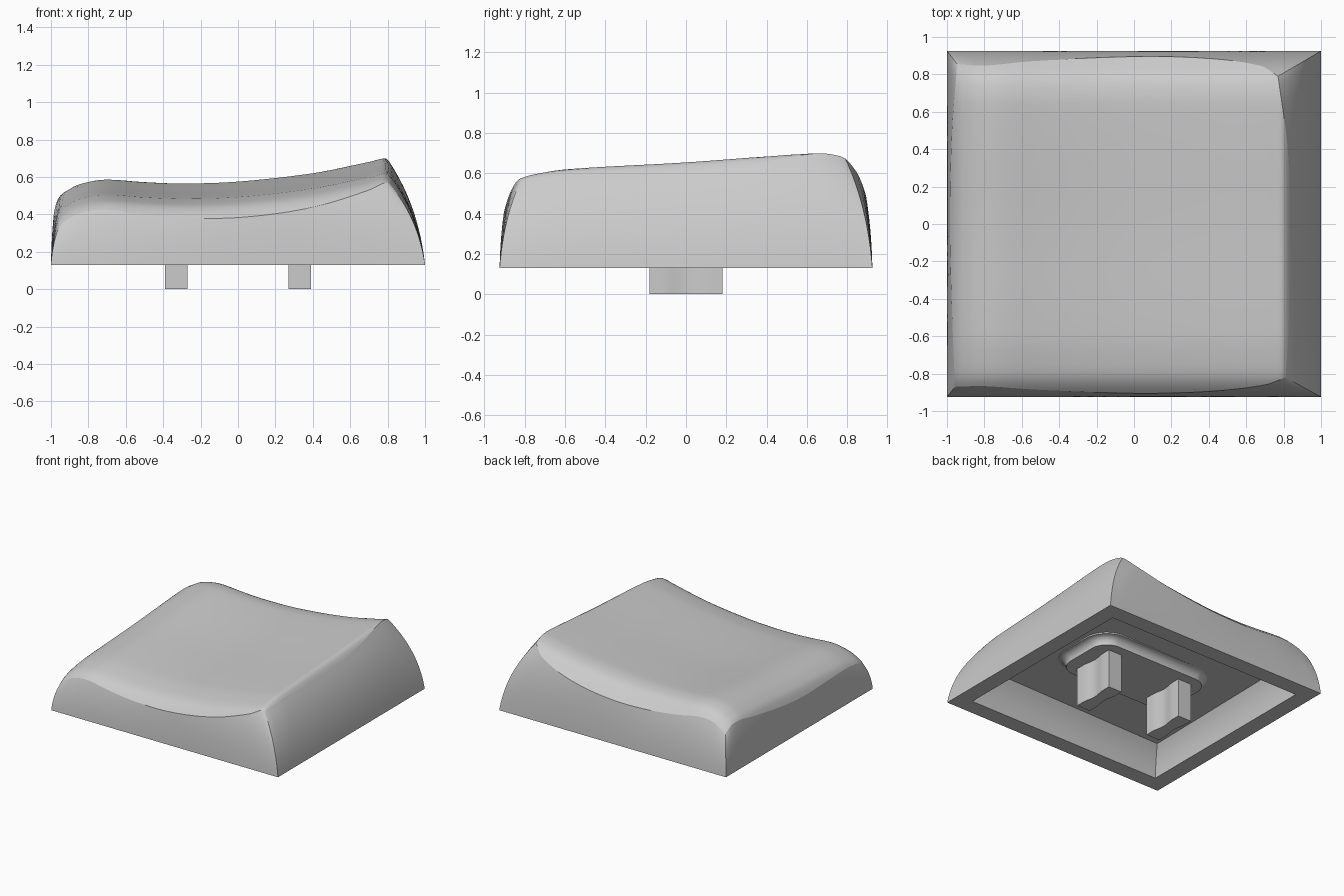
import bpy, bmesh, math
from mathutils import Vector

cube = bpy.data.objects.get("Cube")
if cube:
    bpy.data.objects.remove(cube, do_unlink=True)

grey = bpy.data.materials.new("plain_grey")
grey.use_nodes = True
COLOUR = (0.6, 0.6, 0.6, 1)
grey.diffuse_color = COLOUR
grey.node_tree.nodes["Principled BSDF"].inputs["Base Color"].default_value = COLOUR

RIM_Z, HALF_X, HALF_Y = 0.13, 1.0, 0.925
RIM_W = 0.13      # width of the bottom rim
CEIL_X, CEIL_Y, CEIL_Z = 0.8, 0.69, 0.37

# Dish section across x, and its height change along y
DISH = [(-1, .4), (-.98, .45), (-.95, .5), (-.9, .535), (-.85, .56), (-.72, .585), (-.5, .572),
        (-.3, .565), (0, .575), (.4, .62), (.7, .68), (.78, .699), (.805, .692), (.835, .655), (.86, .6)]
TILT = [(-.91, -.197), (-.87, -.158), (-.82, -.125), (-.75, -.104), (-.6, -.08), (0, -.045),
        (.65, 0), (.75, -.01), (.8, -.03), (.85, -.072), (.9, -.118)]
# Crease lines around the dish, seen in plan
FRONT = [(-.957, -.87), (-.8, -.867), (-.5, -.887), (0, -.905), (.4, -.895), (.7, -.86), (.81, -.82)]
BACK = [(-.945, .855), (-.8, .847), (-.55, .87), (0, .895), (.4, .885), (.68, .845), (.77, .79)]
LEFT = [(-.87, -.957), (-.5, -.972), (0, -.985), (.5, -.973), (.855, -.945)]
RIGHT = [(-.82, .81), (-.6, .825), (0, .835), (.4, .822), (.79, .77)]


def curve(pts, x):
    """Smooth curve through the points, as height over x."""
    def slope(i):
        a, b = pts[max(i - 1, 0)], pts[min(i + 1, len(pts) - 1)]
        return (b[1] - a[1]) / (b[0] - a[0])
    x = min(max(x, pts[0][0]), pts[-1][0])
    i = next(k for k in range(len(pts) - 1) if x <= pts[k + 1][0])
    (x0, y0), (x1, y1) = pts[i], pts[i + 1]
    w = x1 - x0
    t = (x - x0) / w
    return ((1 + 2 * t) * (1 - t) ** 2 * y0 + t * (1 - t) ** 2 * w * slope(i)
            + t * t * (3 - 2 * t) * y1 + t * t * (t - 1) * w * slope(i + 1))


def along(pts, t, swap=False):
    x = pts[0][0] + (pts[-1][0] - pts[0][0]) * t
    p = (x, curve(pts, x))
    return Vector(p[::-1] if swap else p)


def plan(u, v):
    """Coons patch between the four crease lines."""
    corners = [along(FRONT, 0), along(FRONT, 1), along(BACK, 0), along(BACK, 1)]
    flat = corners[0].lerp(corners[1], u).lerp(corners[2].lerp(corners[3], u), v)
    return (along(FRONT, u).lerp(along(BACK, u), v)
            + along(LEFT, v, True).lerp(along(RIGHT, v, True), u) - flat)


def dish(u, v):
    p = plan(u, v)
    return Vector((p.x, p.y, curve(DISH, p.x) + curve(TILT, p.y)))


def ceiling(u, v):
    """Nearly flat, rising a little to the back left."""
    x, y = (2 * u - 1) * CEIL_X, (2 * v - 1) * CEIL_Y
    return Vector((x, y, CEIL_Z + 0.015 * (x + y)))


def base(u, v, inset=0):
    return Vector(((2 * u - 1) * (HALF_X - inset), (2 * v - 1) * (HALF_Y - inset), RIM_Z))


def bulge(low, high, s):
    """Curved wall line that starts steep and leans in near the top."""
    mid = low.lerp(high, 0.18)
    mid.z = low.z + (high.z - low.z) * 0.57
    return low.lerp(mid, s).lerp(mid.lerp(high, s), s)


def ease(t):
    return 0.3 * t + 0.7 * (0.5 - 0.5 * math.cos(math.pi * t))


def finish(bm, name):
    bmesh.ops.recalc_face_normals(bm, faces=bm.faces)
    mesh = bpy.data.meshes.new(name)
    bm.to_mesh(mesh)
    bm.free()
    mesh.materials.append(grey)
    obj = bpy.data.objects.new(name, mesh)
    bpy.context.collection.objects.link(obj)
    return obj


# Shell: dish, four outer walls, rim, four inner walls and ceiling
bm = bmesh.new()
patch = bm.faces.layers.int.new("patch")
patch_count = 0


def grid(fn, nu, nv):
    global patch_count
    patch_count += 1
    rows = [[bm.verts.new(fn(i / nu, j / nv)) for j in range(nv + 1)] for i in range(nu + 1)]
    for a, b in zip(rows, rows[1:]):
        for j in range(nv):
            face = bm.faces.new((a[j], b[j], b[j + 1], a[j + 1]))
            face.smooth = True
            face[patch] = patch_count


N = 48
sides = [lambda t: (t, 0), lambda t: (1, t), lambda t: (1 - t, 1), lambda t: (0, 1 - t)]
grid(lambda u, v: dish(ease(u), ease(v)), N, N)
grid(lambda u, v: ceiling(ease(u), ease(v)), N, N)
for side in sides:
    at = lambda t: side(ease(t))
    grid(lambda t, s: bulge(base(*at(t)), dish(*at(t)), s), N, 12)
    grid(lambda t, s: bulge(base(*at(t), RIM_W), ceiling(*at(t)), s), N, 8)
    grid(lambda t, s: base(*at(t), RIM_W * s), N, 1)
bmesh.ops.remove_doubles(bm, verts=bm.verts, dist=0.0002)
for edge in bm.edges:
    edge.smooth = len({f[patch] for f in edge.link_faces}) == 1
finish(bm, "cap_shell")


def loft(name, rings):
    """Closed solid through a stack of outlines."""
    bm = bmesh.new()
    loops = [[bm.verts.new(p) for p in ring] for ring in rings]
    for a, b in zip(loops, loops[1:]):
        for i in range(len(a)):
            bm.faces.new((a[i - 1], a[i], b[i], b[i - 1]))
    bm.faces.new(loops[0])
    bm.faces.new(loops[-1])
    obj = finish(bm, name)
    bpy.ops.object.select_all(action='DESELECT')
    obj.select_set(True)
    bpy.context.view_layer.objects.active = obj
    bpy.ops.object.shade_smooth_by_angle(angle=math.radians(35))


# Rounded pad that carries the prongs, flaring into the ceiling
def pad_ring(offset, z):
    ring = []
    for k in range(40):
        a = 2 * math.pi * (k + 0.5) / 40
        r = 0.14 + offset
        ring.append((math.copysign(0.36, math.cos(a)) + r * math.cos(a),
                     math.copysign(0.12, math.sin(a)) + r * math.sin(a), z))
    return ring


PAD_Z, FLARE = 0.31, 0.06
angles = [math.pi / 2 * k / 6 for k in range(7)]
flare = [pad_ring(FLARE * (1 - math.cos(a)), PAD_Z + FLARE * math.sin(a)) for a in angles]
loft("prong_pad", flare + [pad_ring(FLARE, PAD_Z + 0.1)])


# Two waisted prongs
def half_width(y):
    return 0.06 - 0.015 * (0.5 + 0.5 * math.cos(math.pi * min(abs(y) / 0.12, 1)))


ys = [-0.18 + 0.02 * k for k in range(19)]
for name, cx in (("left_prong", 0.33), ("right_prong", -0.33)):
    outline = [(cx + half_width(y), y) for y in ys] + [(cx - half_width(y), y) for y in reversed(ys)]
    loft(name, [[(x, y, z) for x, y in outline] for z in (0, PAD_Z + 0.03)])
